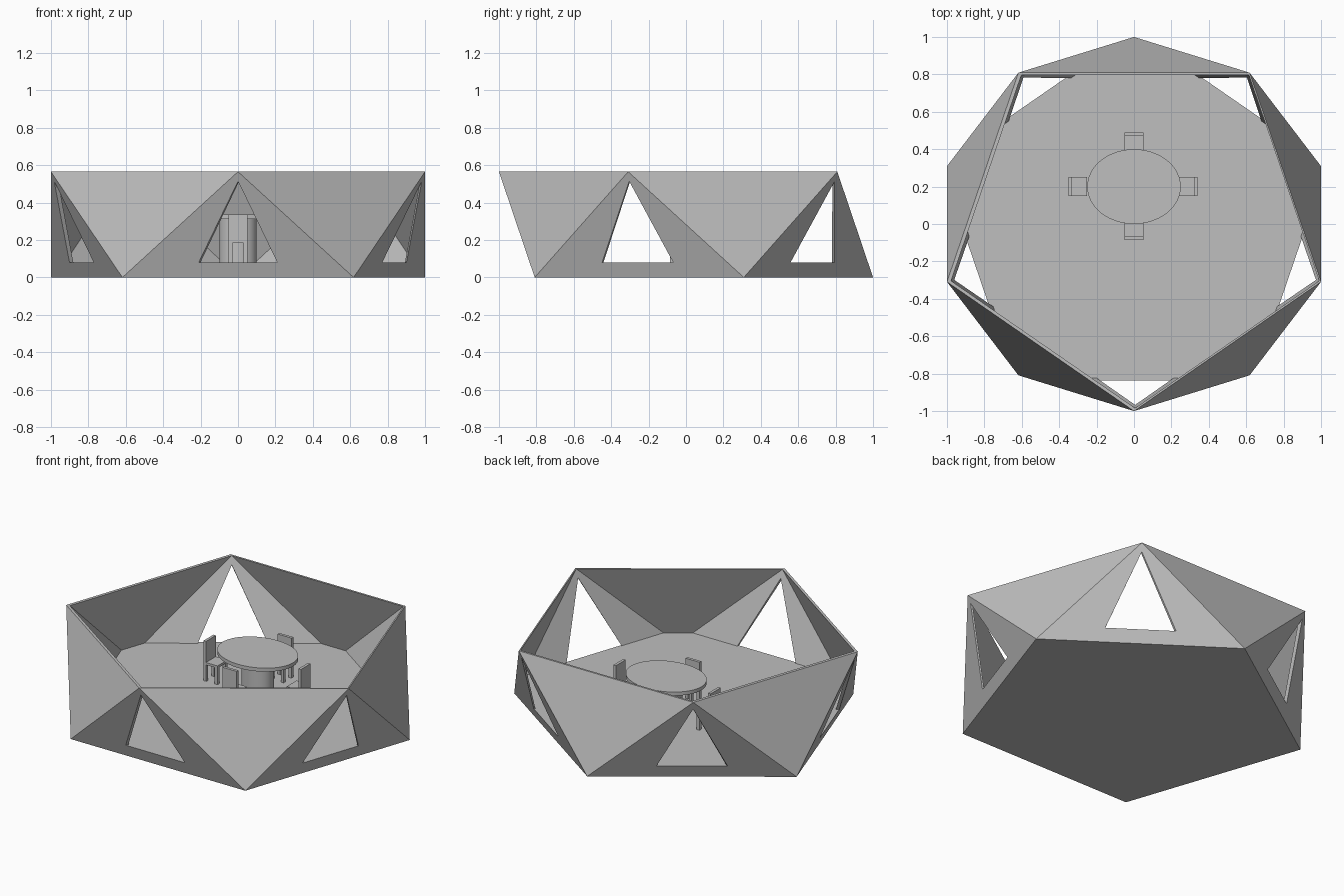
import bpy, bmesh, math
from mathutils import Vector, Matrix

if "Cube" in bpy.data.objects:
    bpy.data.objects.remove(bpy.data.objects["Cube"], do_unlink=True)

HEIGHT, FLOOR = 0.565, 0.08

grey = bpy.data.materials.new("plain_grey")
grey.use_nodes = True
grey.diffuse_color = (0.52, 0.52, 0.52, 1)
grey.node_tree.nodes["Principled BSDF"].inputs["Base Color"].default_value = (0.52, 0.52, 0.52, 1)


def finish(bm, name):
    mesh = bpy.data.meshes.new(name)
    bm.to_mesh(mesh)
    bm.free()
    mesh.materials.append(grey)
    obj = bpy.data.objects.new(name, mesh)
    bpy.context.collection.objects.link(obj)
    return obj


def ring_point(degrees, z):
    a = math.radians(degrees)
    return Vector((1.0515 * math.cos(a), math.sin(a), z))


def inner(p):
    return Vector((p.x * 0.984 + 0.006, p.y * 0.984, p.z))


# Faceted pentagonal shell with a triangular window in every upright panel
def build_shell():
    bm = bmesh.new()

    def face(*points):
        bm.faces.new([bm.verts.new(p) for p in points])

    def inner_face(*points):
        face(*[inner(p) for p in points])

    low = [ring_point(90 + 72 * i, 0) for i in range(5)]
    top = [ring_point(126 + 72 * i, HEIGHT) for i in range(5)]
    rise = FLOOR / HEIGHT
    floor_outline = []
    for i in range(5):
        a, b, c = low[i], low[(i + 1) % 5], top[i]
        nxt = top[(i + 1) % 5]
        # window corners
        mid = (a + b) / 2
        sill = mid.lerp(c, rise)
        w0, w1 = sill - (b - a) * 0.17, sill + (b - a) * 0.17
        peak = mid.lerp(c, 0.91)
        # floor corners
        f0, f1 = a.lerp(c, rise), b.lerp(c, rise)
        floor_outline += [f0, w0, w1, f1]
        # upright panel, outside and inside
        face(a, b, w1, w0)
        face(b, c, peak, w1)
        face(c, a, w0, peak)
        inner_face(f1, c, peak, w1)
        inner_face(c, f0, w0, peak)
        # window reveals
        for p, q in ((w0, w1), (w1, peak), (peak, w0)):
            face(p, q, inner(q), inner(p))
        # inverted solid panel and its rim
        face(b, c, nxt)
        inner_face(f1, c, nxt, b.lerp(nxt, rise))
        face(c, nxt, inner(nxt), inner(c))
    inner_face(*floor_outline)
    face(*low)
    bmesh.ops.remove_doubles(bm, verts=bm.verts, dist=0.0002)
    bmesh.ops.recalc_face_normals(bm, faces=bm.faces)
    return finish(bm, "pentagon_shell")


# Oval cylinder used for the table parts
def oval(name, rx, ry, z0, z1):
    bm = bmesh.new()
    place = Matrix.Translation((0, 0.2, (z0 + z1) / 2)) @ Matrix.Diagonal((rx, ry, z1 - z0, 1))
    bmesh.ops.create_cone(bm, cap_ends=True, segments=48, radius1=1, radius2=1, depth=1, matrix=place)
    obj = finish(bm, name)
    bpy.ops.object.select_all(action='DESELECT')
    obj.select_set(True)
    bpy.context.view_layer.objects.active = obj
    bpy.ops.object.shade_smooth_by_angle()


# Chair facing the table, with its back towards local -y
def chair(name, x, y, angle):
    bm = bmesh.new()

    def box(x0, x1, y0, y1, z0, z1):
        centre = Vector((x0 + x1, y0 + y1, z0 + z1)) / 2
        bmesh.ops.create_cube(bm, size=1, matrix=Matrix.Translation(centre)
                              @ Matrix.Diagonal((x1 - x0, y1 - y0, z1 - z0, 1)))

    box(-0.05, 0.05, 0, 0.1, 0.185, 0.2)
    box(-0.05, 0.05, 0, 0.018, 0.2, 0.335)
    for side in (-0.05, 0.03):
        for depth in (0, 0.08):
            box(side, side + 0.02, depth, depth + 0.02, FLOOR, 0.185)
    obj = finish(bm, name)
    obj.location = (x, y, 0)
    obj.rotation_euler.z = math.radians(angle)


build_shell()
oval("table_top", 0.25, 0.2, 0.312, 0.335)
oval("table_pedestal", 0.1, 0.08, FLOOR, 0.312)
chair("front_chair", 0, -0.085, 0)
chair("left_chair", 0.34, 0.2, 90)
chair("back_chair", 0, 0.49, 180)
chair("right_chair", -0.35, 0.2, -90)
